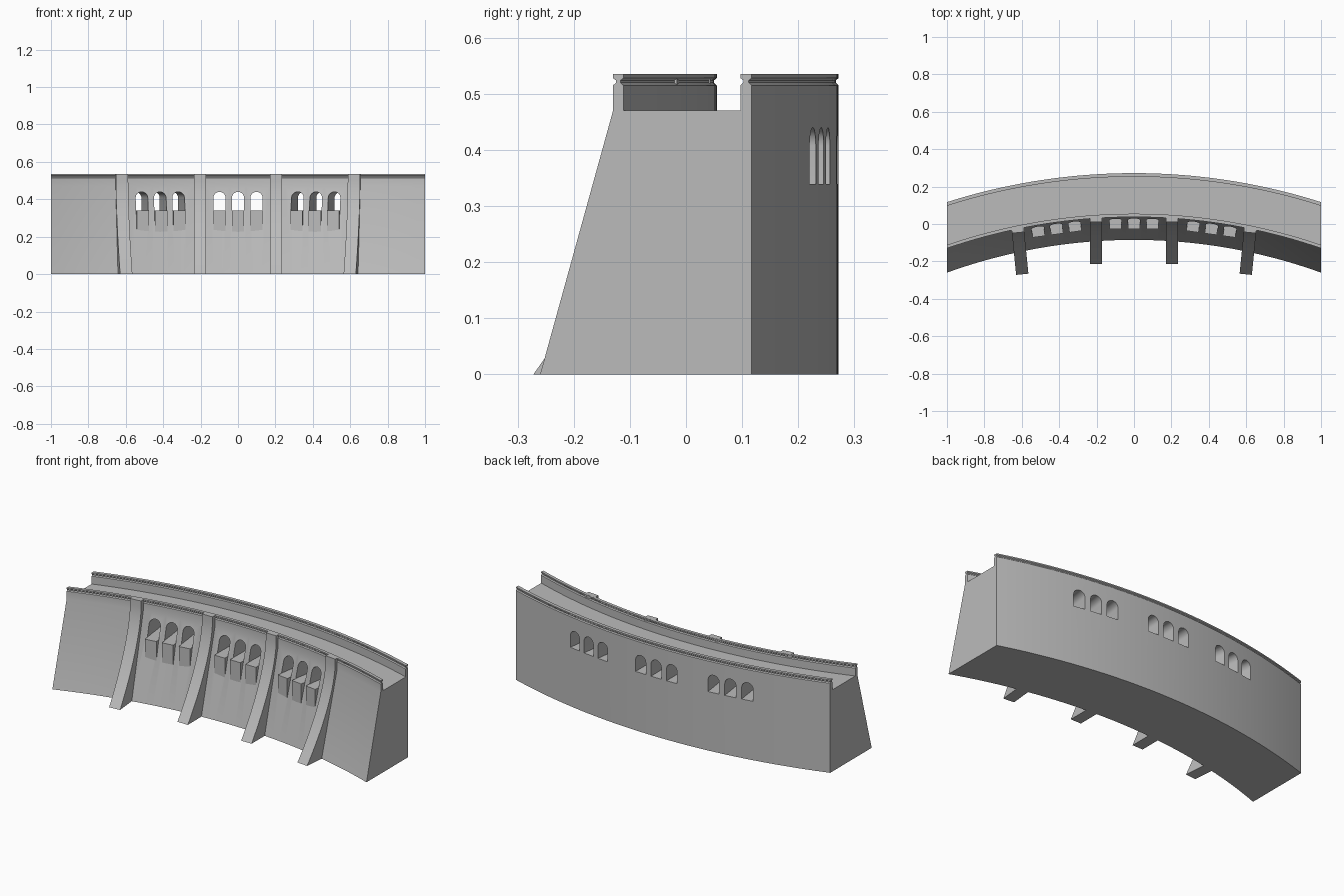
import bpy
import bmesh
from math import sqrt, cos, sin, pi
from mathutils import Matrix, Vector

if "Cube" in bpy.data.objects:
    bpy.data.objects.remove(bpy.data.objects["Cube"], do_unlink=True)

CENTRE = 3.031   # distance of the arc centre in front of the origin

concrete = bpy.data.materials.new("Concrete grey")
concrete.use_nodes = True
grey = (0.5, 0.5, 0.5, 1)
concrete.diffuse_color = grey
concrete.node_tree.nodes["Principled BSDF"].inputs["Base Color"].default_value = grey


def loft(bm, rings):
    """Skin a row of matching closed rings and cap both ends."""
    rows = [[bm.verts.new(p) for p in ring] for ring in rings]
    n = len(rows[0])
    for a, b in zip(rows, rows[1:]):
        for i in range(n):
            j = (i + 1) % n
            bm.faces.new((a[i], a[j], b[j], b[i]))
    bm.faces.new(rows[0][::-1])
    bm.faces.new(rows[-1])


def finish(bm, name):
    bmesh.ops.recalc_face_normals(bm, faces=bm.faces)
    mesh = bpy.data.meshes.new(name)
    bm.to_mesh(mesh)
    bm.free()
    mesh.materials.append(concrete)
    obj = bpy.data.objects.new(name, mesh)
    bpy.context.collection.objects.link(obj)
    return obj


def select(obj):
    bpy.ops.object.select_all(action='DESELECT')
    obj.select_set(True)
    bpy.context.view_layer.objects.active = obj


def smooth(obj):
    select(obj)
    bpy.ops.object.shade_smooth_by_angle(angle=0.4)


def parapet(front, back):
    """Outline of a parapet with a grooved coping, front side to back side."""
    steps = ((0, 0.515), (0.005, 0.52), (0.005, 0.524), (0, 0.528), (0, 0.535))
    return ([(front + d, z) for d, z in steps]
            + [(back - d, z) for d, z in reversed(steps)])


def turned(angle):
    """Turn about the centre of the arc."""
    pivot = Vector((0, -CENTRE, 0))
    return (Matrix.Translation(pivot) @ Matrix.Rotation(angle, 4, 'Z')
            @ Matrix.Translation(-pivot))


# Curved wall: cross-section swept along the arc, ends cut square
section = ([(-0.085, 0), (0.0375, 0.47)] + parapet(0.0375, 0.055)
           + [(0.055, 0.47), (0.253, 0.47)] + parapet(0.253, 0.272)
           + [(0.272, 0)])
SEGMENTS = 48
bm = bmesh.new()
rings = []
for k in range(SEGMENTS + 1):
    x = -1 + 2 * k / SEGMENTS
    rings.append([(x, sqrt((r + CENTRE) ** 2 - x * x) - CENTRE, z)
                  for r, z in section])
loft(bm, rings)
wall = finish(bm, "dam_wall")

# Arched openings in three groups of three, with a sill block under each
SILL, HALF = 0.34, 0.033
arch = [(-HALF, SILL - 0.001), (HALF, SILL - 0.001)]
arch += [(HALF * cos(pi * i / 12), 0.407 + HALF * sin(pi * i / 12))
         for i in range(13)]
block = [(-0.026, SILL), (0.06, SILL), (0.06, 0.2), (-0.026, 0.2)]

cut = bmesh.new()
for group, angle in (("left", -0.137), ("centre", 0), ("right", 0.137)):
    turn = turned(angle)
    for i in (-1, 0, 1):
        mid = i * 0.099
        loft(cut, [[turn @ Vector((mid + x, y, z)) for x, z in arch]
                   for y in (-0.2, 0.4)])
        bm = bmesh.new()
        loft(bm, [[turn @ Vector((mid + s, y, z)) for y, z in block]
                  for s in (-HALF, HALF)])
        finish(bm, f"{group}_sill_block_{i + 2}")
cutter = finish(cut, "opening_cutter")
cutter.hide_render = True

boolean = wall.modifiers.new("Openings", 'BOOLEAN')
boolean.operation = 'DIFFERENCE'
boolean.solver = 'EXACT'
boolean.object = cutter
select(wall)
bpy.ops.object.modifier_apply(modifier=boolean.name)
bpy.data.objects.remove(cutter, do_unlink=True)
smooth(wall)

# Buttresses with a flared, concave front
TOP, SPRING, STEPS = 0.5355, 0.5, 16
flare = [(0.05, 0), (0.05, TOP), (0.017, TOP)]
for i in range(STEPS + 1):
    t = i / STEPS
    flare.append((0.017 - 0.224 * t ** 1.63, SPRING * (1 - t)))

for side, sign in (("left", 1), ("right", -1)):
    for place, x, angle in (("inner", 0.203, 0), ("outer", 0.618, 0.1)):
        y = sqrt(3.07 ** 2 - x * x) - 3.07
        move = (Matrix.Translation((sign * x, y, 0))
                @ Matrix.Rotation(-sign * angle, 4, 'Z'))
        bm = bmesh.new()
        loft(bm, [[move @ Vector((s, v, z)) for v, z in flare]
                  for s in (-0.033, 0.033)])
        smooth(finish(bm, f"{side}_{place}_buttress"))
